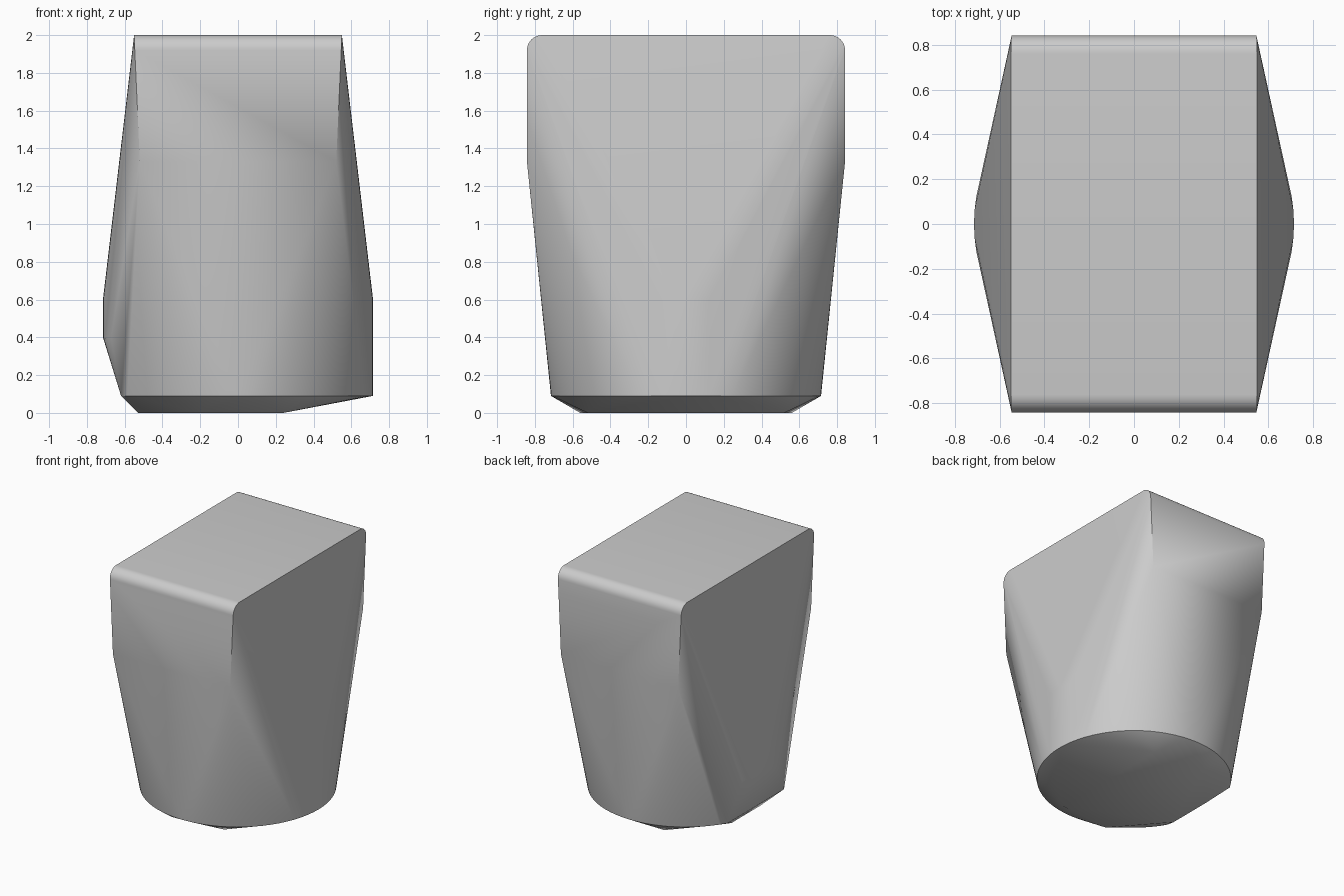
import bpy, bmesh
from math import sin, cos, pi, radians

cube = bpy.data.objects.get("Cube")
if cube:
    bpy.data.objects.remove(cube, do_unlink=True)

# Plain grey material
grey = bpy.data.materials.new("plain_grey")
grey.use_nodes = True
colour = (0.6, 0.6, 0.6, 1)
grey.diffuse_color = colour
grey.node_tree.nodes["Principled BSDF"].inputs["Base Color"].default_value = colour

RADIUS, SEGMENTS = 0.715, 72
points = []


def ring(z, x_min=-1.0):
    """Circle of points around the vertical axis, cut off at x_min."""
    for i in range(SEGMENTS):
        a = 2 * pi * i / SEGMENTS
        x, y = RADIUS * cos(a), RADIUS * sin(a)
        if x > x_min:
            points.append((x, y, z))


# Round lower body, bevelled on one side below the middle ring
ring(0.09, x_min=-0.635)
ring(0.4)
ring(0.6)

for side in (-1, 1):
    # Faceted underside
    for x, y in ((0.24, 0.52), (-0.2, 0.56), (-0.53, 0.18)):
        points.append((x, side * y, 0))
    # Box-shaped upper body with rounded top edges
    bevel, steps = 0.08, 8
    for end in (-1, 1):
        points.append((side * 0.52, end * 0.842, 1.33))
        for i in range(steps + 1):
            a = pi / 2 * i / steps
            y = 0.842 - bevel + bevel * cos(a)
            z = 2 - bevel + bevel * sin(a)
            points.append((side * (0.55 - (2 - z) * 0.045), end * y, z))

# Wrap everything in one convex skin
bm = bmesh.new()
for p in points:
    bm.verts.new(p)
bmesh.ops.convex_hull(bm, input=bm.verts[:], use_existing_faces=False)
bmesh.ops.delete(bm, geom=[v for v in bm.verts if not v.link_faces], context="VERTS")
bmesh.ops.dissolve_limit(bm, angle_limit=radians(0.5), verts=bm.verts[:], edges=bm.edges[:])
bmesh.ops.recalc_face_normals(bm, faces=bm.faces[:])

mesh = bpy.data.meshes.new("tapered_body")
bm.to_mesh(mesh)
bm.free()
mesh.materials.append(grey)
body = bpy.data.objects.new("tapered_body", mesh)
bpy.context.collection.objects.link(body)

bpy.ops.object.select_all(action="DESELECT")
body.select_set(True)
bpy.context.view_layer.objects.active = body
bpy.ops.object.shade_smooth_by_angle(angle=radians(30))
